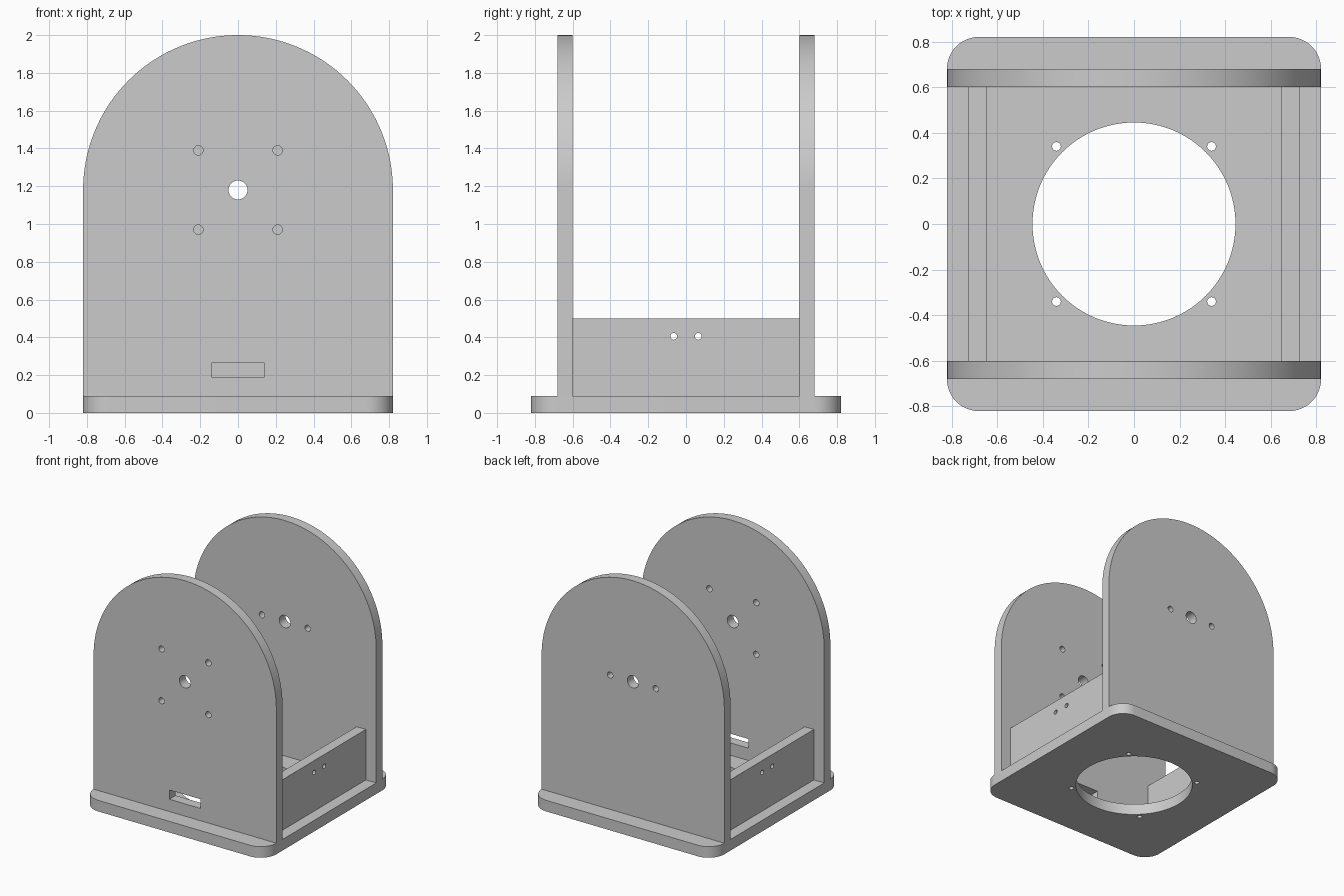
import bpy, bmesh
from math import pi, sin, cos, radians
from mathutils import Matrix

if "Cube" in bpy.data.objects:
    bpy.data.objects.remove(bpy.data.objects["Cube"])

HALF, BASE_H, WALL, INNER = 0.82, 0.09, 0.08, 0.60
AXIS_Z = 1.18

grey = bpy.data.materials.new("plain_grey")
grey.use_nodes = True
colour = (0.6, 0.6, 0.6, 1)
grey.diffuse_color = colour
grey.node_tree.nodes["Principled BSDF"].inputs["Base Color"].default_value = colour


def arc(cx, cy, r, start, end, steps):
    angles = [radians(start + (end - start) * i / steps) for i in range(steps + 1)]
    return [(cx + r * cos(a), cy + r * sin(a)) for a in angles]


def circle(cx, cy, r, steps=32):
    return arc(cx, cy, r, 0, 360, steps)[:-1]


def rect(x0, y0, x1, y1):
    return [(x0, y0), (x1, y0), (x1, y1), (x0, y1)]


def prism(name, outline, low, high, matrix):
    """Extrude a flat outline from low to high, then place it."""
    bm = bmesh.new()
    face = bm.faces.new([bm.verts.new((x, y, low)) for x, y in outline])
    top = bmesh.ops.extrude_face_region(bm, geom=[face])["geom"]
    verts = [v for v in top if isinstance(v, bmesh.types.BMVert)]
    bmesh.ops.translate(bm, verts=verts, vec=(0, 0, high - low))
    bmesh.ops.recalc_face_normals(bm, faces=bm.faces)
    bm.transform(matrix)
    mesh = bpy.data.meshes.new(name)
    bm.to_mesh(mesh)
    bm.free()
    mesh.materials.append(grey)
    obj = bpy.data.objects.new(name, mesh)
    bpy.context.collection.objects.link(obj)
    return obj


def panel(name, outline, holes, low, high, matrix=Matrix()):
    """A flat plate with holes cut right through it."""
    obj = prism(name, outline, low, high, matrix)
    bpy.context.view_layer.objects.active = obj
    for hole in holes:
        cutter = prism("cutter", hole, low - 0.05, high + 0.05, matrix)
        cutter.hide_render = True
        mod = obj.modifiers.new("hole", "BOOLEAN")
        mod.operation, mod.solver, mod.object = "DIFFERENCE", "EXACT", cutter
        bpy.ops.object.modifier_apply(modifier=mod.name)
        bpy.data.objects.remove(cutter)
    bpy.ops.object.select_all(action="DESELECT")
    obj.select_set(True)
    bpy.ops.object.shade_smooth_by_angle(angle=radians(30))
    return obj


# Base plate: rounded square with a large opening and four screw holes
R = 0.14
c = HALF - R
corners = [(c, c, 0), (-c, c, 90), (-c, -c, 180), (c, -c, 270)]
base_outline = [p for x, y, a in corners for p in arc(x, y, R, a, a + 90, 12)]
base_holes = [circle(0, 0, 0.445, 96)]
base_holes += [circle(x, y, 0.019) for x in (-0.34, 0.34) for y in (-0.34, 0.34)]
panel("base_plate", base_outline, base_holes, 0, BASE_H)

# Arched upright plates: profile in x and z, thickness along y
upright = Matrix.Rotation(pi / 2, 4, "X")
arch = [(-HALF, BASE_H), (HALF, BASE_H)] + arc(0, AXIS_Z, HALF, 0, 180, 72)
axle = circle(0, AXIS_Z, 0.05)
front_holes = [axle, rect(-0.14, 0.19, 0.14, 0.265)]
front_holes += [circle(x, AXIS_Z + z, 0.025) for x in (-0.21, 0.21) for z in (-0.21, 0.21)]
panel("front_plate", arch, front_holes, INNER, INNER + WALL, upright)
back_holes = [axle] + [circle(x, AXIS_Z, 0.025) for x in (-0.205, 0.205)]
panel("back_plate", arch, back_holes, -INNER - WALL, -INNER, upright)

# Low side walls: profile in y and z, thickness along x
sideways = Matrix.Rotation(pi / 2, 4, "Z") @ upright
wall = rect(-INNER, BASE_H, INNER, 0.5)
wall_holes = [circle(y, 0.405, 0.018) for y in (-0.065, 0.065)]
panel("left_wall", wall, wall_holes, 0.645, 0.728, sideways)
panel("right_wall", wall, wall_holes, -0.728, -0.645, sideways)
